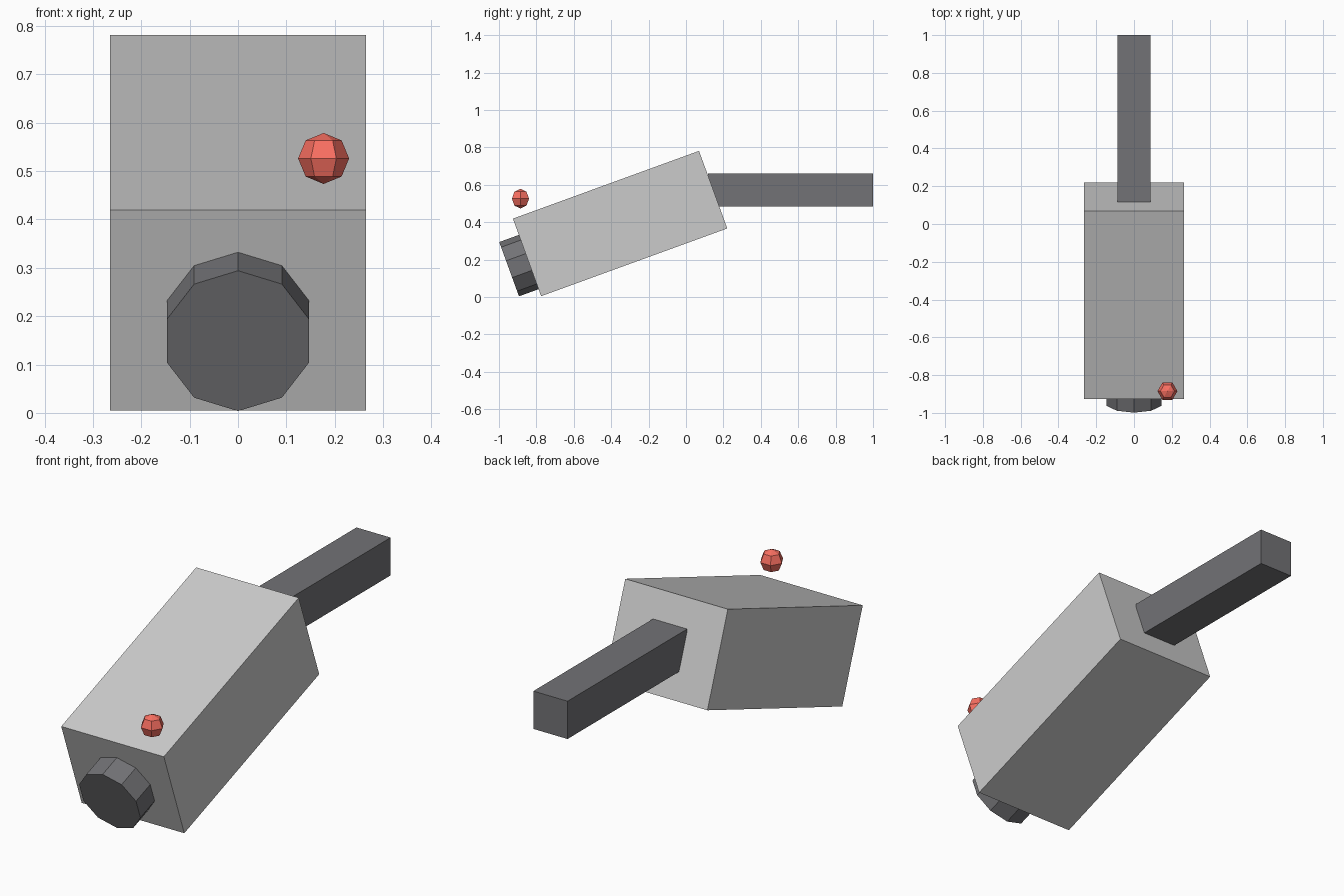
import bpy, bmesh
from math import radians, atan2
from mathutils import Matrix, Vector

if "Cube" in bpy.data.objects:
    bpy.data.objects.remove(bpy.data.objects["Cube"])


def finish(name, bm, matrix, color=None):
    bmesh.ops.transform(bm, matrix=matrix, verts=bm.verts)
    bmesh.ops.recalc_face_normals(bm, faces=bm.faces)
    mesh = bpy.data.meshes.new(name)
    bm.to_mesh(mesh)
    bm.free()
    if color:
        mat = bpy.data.materials.new(name + "_material")
        mat.diffuse_color = color
        mat.use_nodes = True
        mat.node_tree.nodes["Principled BSDF"].inputs["Base Color"].default_value = mat.diffuse_color
        mesh.materials.append(mat)
    obj = bpy.data.objects.new(name, mesh)
    bpy.context.collection.objects.link(obj)
    return obj


def box(name, size, matrix, color=None):
    bm = bmesh.new()
    bmesh.ops.create_cube(bm, size=1, matrix=Matrix.Diagonal((*size, 1)))
    return finish(name, bm, matrix, color)


def aim_corner(bm, angle):
    """Turn a round primitive about z so one corner sits at the given angle."""
    v = max(bm.verts, key=lambda p: p.co.xy.length)
    bmesh.ops.rotate(bm, verts=bm.verts, cent=(0, 0, 0),
                     matrix=Matrix.Rotation(angle - atan2(v.co.y, v.co.x), 3, 'Z'))


DARK = (0.17, 0.17, 0.18, 1)
RED = (0.95, 0.16, 0.12, 1)

# tilted housing; its matrix is the local frame for the lens
tilt = Matrix.Translation((0, -0.3525, 0.393)) @ Matrix.Rotation(radians(20), 4, 'X')
box("camera_housing", (0.53, 1.059, 0.4412), tilt)

# ten-sided lens on the lower front of the housing
bm = bmesh.new()
bmesh.ops.create_cone(bm, cap_ends=True, segments=10, radius1=0.1544,
                      radius2=0.1544, depth=0.14)
aim_corner(bm, radians(90))
lens_place = Matrix.Translation((0, -0.571, -0.0265)) @ Matrix.Rotation(radians(90), 4, 'X')
finish("lens", bm, tilt @ lens_place, DARK)

# level mounting arm at the back
box("mounting_arm", (0.1765, 0.8825, 0.1765),
    Matrix.Translation((0, 0.5588, 0.5715)), DARK)

# small faceted indicator light floating above the front corner
bm = bmesh.new()
bmesh.ops.create_uvsphere(bm, u_segments=6, v_segments=4, radius=0.0527)
aim_corner(bm, 0)
finish("indicator_light", bm, Matrix.Translation((0.177, -0.885, 0.526)), RED)
